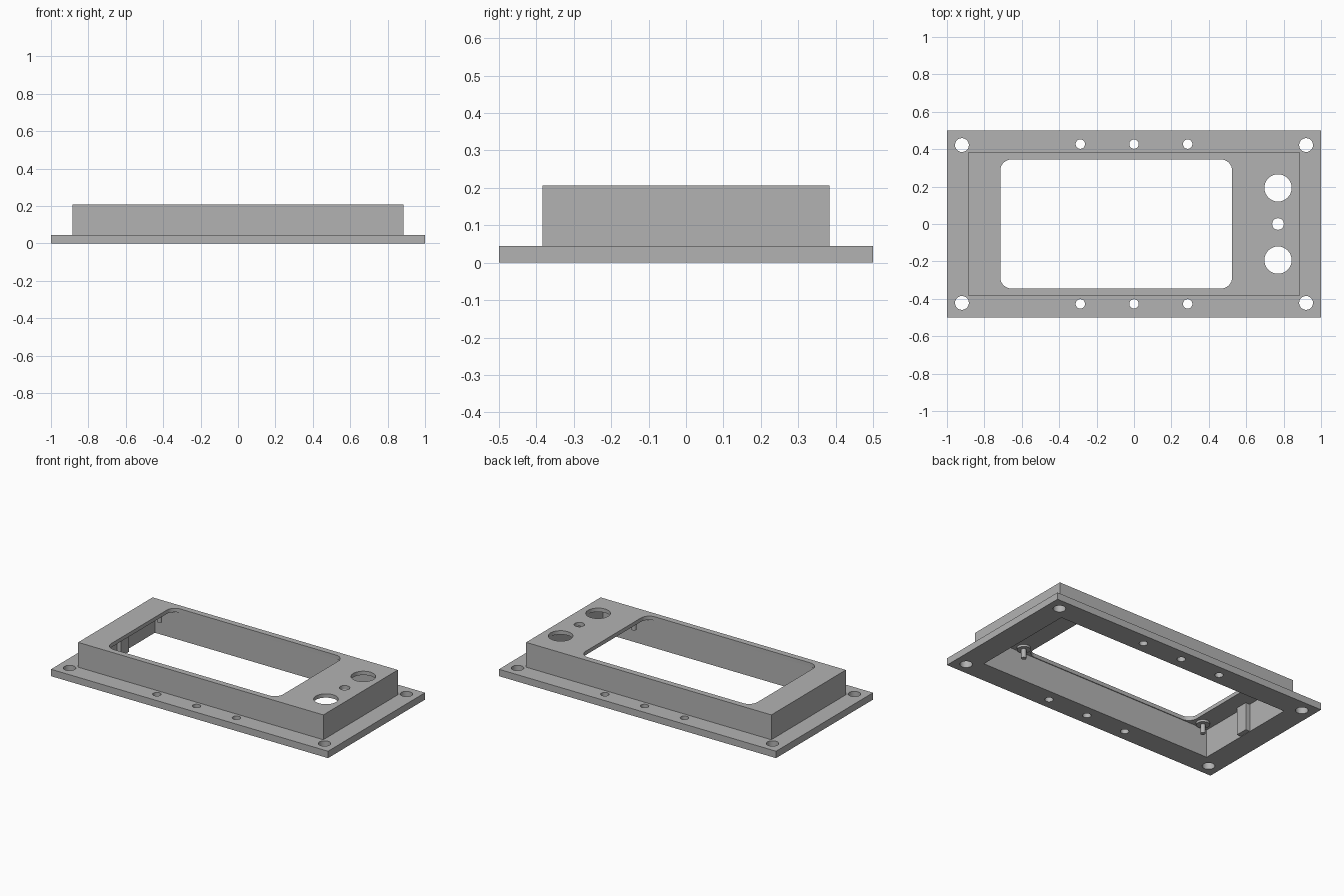
import bpy, bmesh, math

cube = bpy.data.objects.get("Cube")
if cube:
    bpy.data.objects.remove(cube, do_unlink=True)

grey = bpy.data.materials.new("plain_grey")
grey.use_nodes = True
colour = (0.45, 0.45, 0.45, 1)
grey.diffuse_color = colour
grey.node_tree.nodes["Principled BSDF"].inputs["Base Color"].default_value = colour

HEIGHT, FLANGE, CEILING = 0.207, 0.045, 0.182


def prism(name, outline, z0, z1):
    """Extrude a flat outline from z0 up to z1."""
    bm = bmesh.new()
    face = bm.faces.new([bm.verts.new((x, y, z0)) for x, y in outline])
    top = bmesh.ops.extrude_face_region(bm, geom=[face])["geom"]
    bmesh.ops.translate(bm, vec=(0, 0, z1 - z0),
                        verts=[g for g in top if isinstance(g, bmesh.types.BMVert)])
    bmesh.ops.recalc_face_normals(bm, faces=bm.faces)
    mesh = bpy.data.meshes.new(name)
    bm.to_mesh(mesh)
    bm.free()
    mesh.materials.append(grey)
    obj = bpy.data.objects.new(name, mesh)
    bpy.context.collection.objects.link(obj)
    return obj


def rectangle(x0, x1, y0, y1):
    return [(x0, y0), (x1, y0), (x1, y1), (x0, y1)]


def circle(x, y, r, n=32):
    return [(x + r * math.cos(math.tau * i / n), y + r * math.sin(math.tau * i / n))
            for i in range(n)]


def rounded(x0, x1, y0, y1, r, n=8):
    points = []
    centres = [(x1 - r, y1 - r), (x0 + r, y1 - r), (x0 + r, y0 + r), (x1 - r, y0 + r)]
    for corner, (cx, cy) in enumerate(centres):
        for i in range(n + 1):
            a = math.pi / 2 * (corner + i / n)
            points.append((cx + r * math.cos(a), cy + r * math.sin(a)))
    return points


def combine(target, tool, operation):
    """Apply a boolean and discard the tool."""
    mod = target.modifiers.new("boolean", "BOOLEAN")
    mod.operation, mod.solver, mod.object = operation, "EXACT", tool
    bpy.context.view_layer.objects.active = target
    bpy.ops.object.modifier_apply(modifier=mod.name)
    bpy.data.objects.remove(tool, do_unlink=True)


# Mounting flange joined to the raised hollow box
housing = prism("housing", rectangle(-1, 1, -0.5, 0.5), 0, FLANGE)
combine(housing, prism("box", rectangle(-0.885, 0.885, -0.384, 0.384), 0.02, HEIGHT), "UNION")
combine(housing, prism("cavity", rectangle(-0.845, 0.845, -0.35, 0.35), -0.1, CEILING), "DIFFERENCE")

# Display window
combine(housing, prism("window", rounded(-0.715, 0.525, -0.345, 0.345, 0.06), 0.1, 0.3), "DIFFERENCE")

# Control holes in the top, then fixing holes in the flange
holes = [(0.77, 0.193, 0.073), (0.77, -0.193, 0.073), (0.77, 0, 0.031)]
for side in (-1, 1):
    holes += [(x, side * 0.422, 0.037) for x in (-0.92, 0.92)]
    holes += [(x, side * 0.427, 0.025) for x in (-0.287, 0, 0.287)]
for x, y, r in holes:
    combine(housing, prism("hole", circle(x, y, r), -0.1, 0.3), "DIFFERENCE")

# Rib inside the end wall
prism("end_wall_rib", rectangle(-0.85, -0.815, -0.04, 0.04), 0.002, CEILING + 0.005)

# Stepped mounting studs under the top, around the window
for x in (-0.775, 0.585):
    for y in (-0.3, 0.3):
        base = prism("stud_base", circle(x, y, 0.04, 24), 0.168, CEILING + 0.005)
        pin = prism("stud_pin", circle(x, y, 0.015, 16), 0.11, 0.172)

# Smooth the round walls, keep every edge sharp
bpy.ops.object.select_all(action="DESELECT")
for obj in bpy.context.collection.objects:
    if obj.type == "MESH" and grey.name in obj.data.materials:
        obj.select_set(True)
        bpy.context.view_layer.objects.active = obj
bpy.ops.object.shade_smooth_by_angle(angle=math.radians(30))
